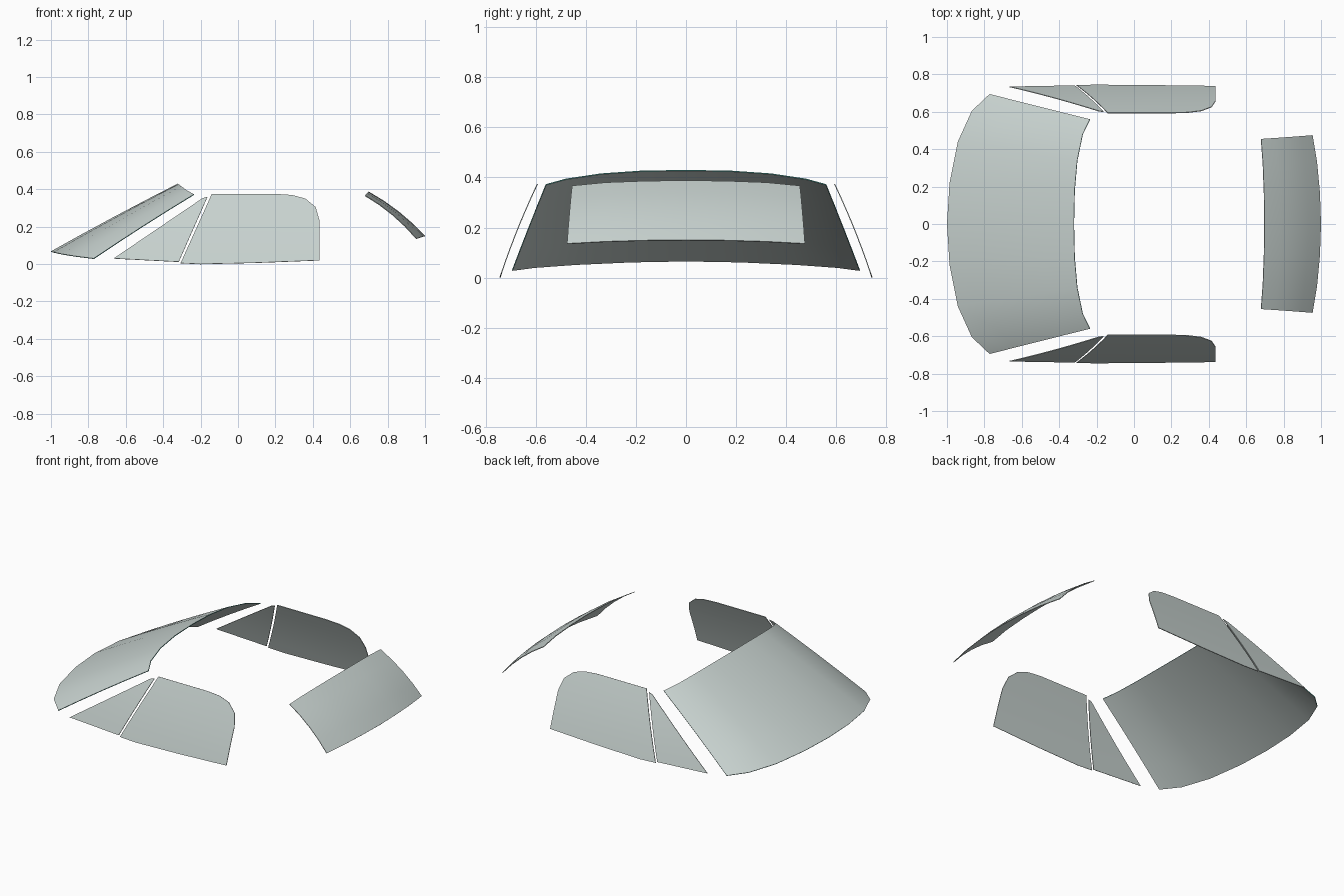
import bpy, bmesh, math
from mathutils import Vector

cube = bpy.data.objects.get("Cube")
if cube:
    bpy.data.objects.remove(cube, do_unlink=True)


def material(name, rgb):
    m = bpy.data.materials.new(name)
    m.use_nodes = True
    m.diffuse_color = (*rgb, 1)
    m.node_tree.nodes["Principled BSDF"].inputs["Base Color"].default_value = (*rgb, 1)
    return m


glass = material("pale grey glass", (0.58, 0.65, 0.63))
edge = material("teal glass edge", (0.08, 0.36, 0.32))


def finish(name, bm, outward, rim=0):
    """Turn a sheet into a thin, smooth pane whose front faces outward."""
    bm.normal_update()
    total = sum((f.normal * f.calc_area() for f in bm.faces), Vector())
    if total.dot(Vector(outward)) < 0:
        bmesh.ops.reverse_faces(bm, faces=bm.faces[:])
    mesh = bpy.data.meshes.new(name)
    bm.to_mesh(mesh)
    bm.free()
    mesh.materials.append(glass)
    mesh.materials.append(edge)
    ob = bpy.data.objects.new(name, mesh)
    bpy.context.collection.objects.link(ob)
    bpy.ops.object.select_all(action='DESELECT')
    ob.select_set(True)
    bpy.context.view_layer.objects.active = ob
    mod = ob.modifiers.new("thickness", 'SOLIDIFY')
    mod.thickness = 0.004
    mod.offset = -1
    mod.material_offset_rim = rim
    bpy.ops.object.modifier_apply(modifier=mod.name)
    bpy.ops.object.shade_smooth_by_angle(angle=math.radians(35))
    return ob


def mirrored(half):
    """Complete an edge given from the centre out to +y."""
    return [Vector((x, -y, z)) for x, y, z in half[:0:-1]] + [Vector(p) for p in half]


def lofted_pane(name, top, bottom, bulge, outward, rim=0, rows=4):
    """Curved pane between two edges, bowed along the outward direction."""
    bm = bmesh.new()
    bow = Vector(outward).normalized() * bulge
    grid = []
    for r in range(rows + 1):
        t = r / rows
        grid.append([bm.verts.new(a.lerp(b, t) + bow * 4 * t * (1 - t))
                     for a, b in zip(mirrored(top), mirrored(bottom))])
    for lo, hi in zip(grid, grid[1:]):
        for i in range(len(lo) - 1):
            bm.faces.new((lo[i], lo[i + 1], hi[i + 1], hi[i]))
    return finish(name, bm, outward, rim)


def side_pane(name, outline, side):
    """Flat outline in x and z, curved inward towards the roof."""
    bm = bmesh.new()
    bm.faces.new([bm.verts.new((x, 0, z)) for x, z in outline])
    for k in range(1, 6):
        bmesh.ops.bisect_plane(bm, geom=bm.verts[:] + bm.edges[:] + bm.faces[:],
                               plane_co=(0, 0, k * 0.0625), plane_no=(0, 0, 1))
    for v in bm.verts:
        t = v.co.z / 0.375
        v.co.y = side * (0.745 - 0.15 * t + 0.028 * t * (1 - t))
    return finish(name, bm, (0, side, 0.3))


# Windshield
lofted_pane("windshield",
            [(-0.322, 0, 0.43), (-0.318, 0.18, 0.427), (-0.304, 0.34, 0.416),
             (-0.275, 0.48, 0.395), (-0.236, 0.56, 0.373)],
            [(-1, 0, 0.068), (-0.986, 0.22, 0.064), (-0.942, 0.44, 0.054),
             (-0.867, 0.605, 0.042), (-0.772, 0.695, 0.03)],
            0.004, (-0.47, 0, 0.88), rim=1)

# Rear window
lofted_pane("rear_window",
            [(0.698, 0, 0.388), (0.696, 0.16, 0.386), (0.69, 0.32, 0.38), (0.68, 0.455, 0.367)],
            [(1, 0, 0.15), (0.994, 0.17, 0.149), (0.979, 0.33, 0.144), (0.955, 0.475, 0.136)],
            0.016, (0.64, 0, 0.77))

# Side windows
door = [(-0.307, 0.005), (-0.14, 0.375), (0.2, 0.375), (0.29, 0.369), (0.36, 0.35),
        (0.415, 0.305), (0.435, 0.235), (0.435, 0.02), (0.1, 0.007), (-0.2, 0)]
quarter = [(-0.665, 0.03), (-0.19, 0.352), (-0.163, 0.36), (-0.317, 0.012)]
for label, side in (("left", 1), ("right", -1)):
    side_pane("door_window_" + label, door, side)
    side_pane("quarter_window_" + label, quarter, side)
